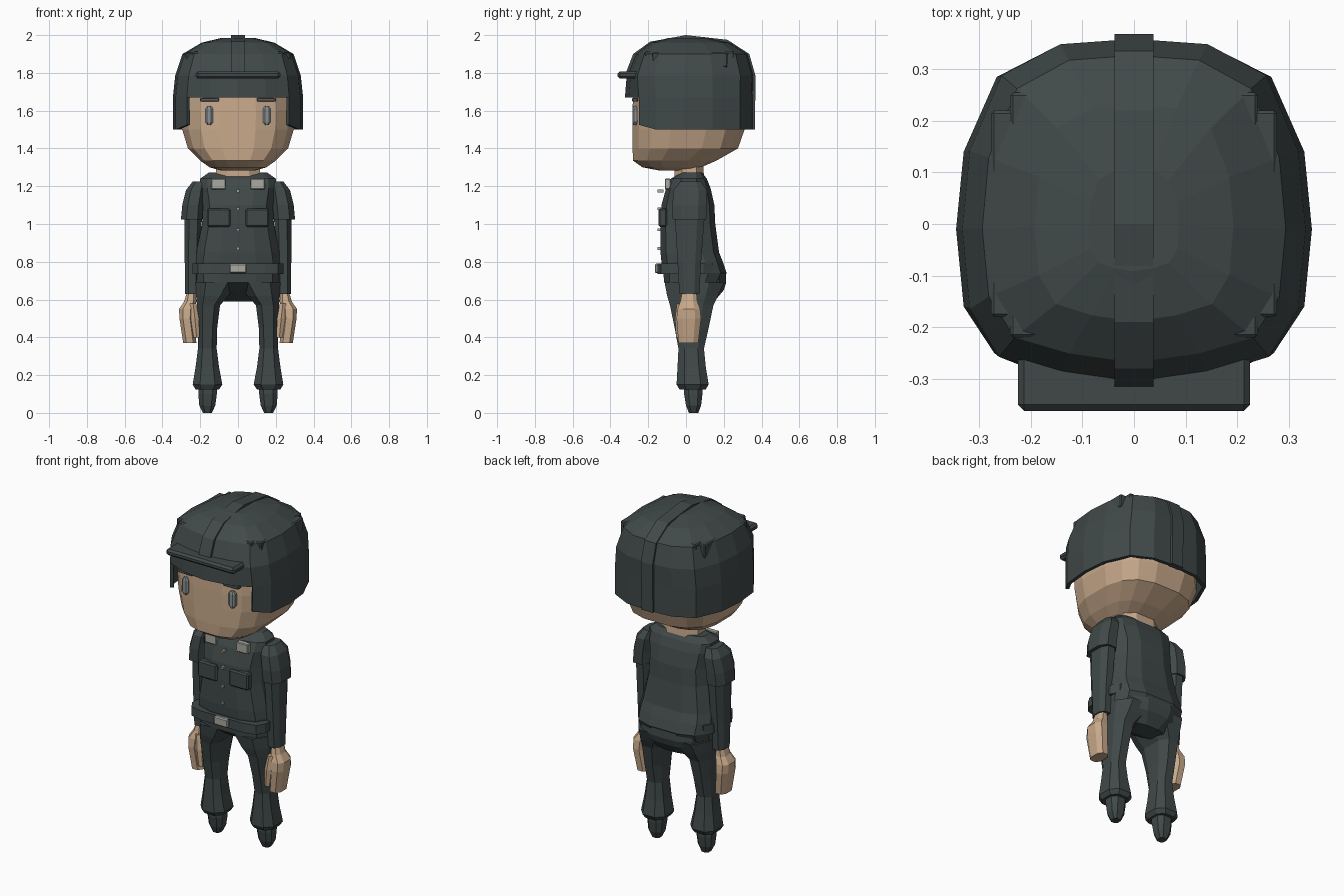
import bpy, bmesh, math

cube = bpy.data.objects.get("Cube")
if cube:
    bpy.data.objects.remove(cube)


def material(name, r, g, b):
    m = bpy.data.materials.new(name)
    m.use_nodes = True
    m.diffuse_color = (r, g, b, 1)
    m.node_tree.nodes["Principled BSDF"].inputs["Base Color"].default_value = (r, g, b, 1)
    return m


CLOTH = material("dark uniform", 0.052, 0.066, 0.066)
SKIN = material("skin", 0.58, 0.40, 0.26)
METAL = material("light grey", 0.40, 0.40, 0.36)
EYE = material("eye grey", 0.25, 0.28, 0.29)
BROW = material("brow grey", 0.09, 0.10, 0.11)


def finish(name, bm, mat, mirror=False):
    bmesh.ops.recalc_face_normals(bm, faces=bm.faces)
    me = bpy.data.meshes.new(name)
    bm.to_mesh(me)
    bm.free()
    me.materials.append(mat)
    ob = bpy.data.objects.new(name, me)
    bpy.context.collection.objects.link(ob)
    if mirror:
        ob.modifiers.new("Mirror", 'MIRROR').use_mirror_merge = False
    return ob


def skin_rings(rings, cap=True):
    """Join closed rings of points into a surface."""
    bm = bmesh.new()
    loops = [[bm.verts.new(p) for p in ring] for ring in rings]
    n = len(loops[0])
    for a, b in zip(loops, loops[1:]):
        for i in range(n):
            j = (i + 1) % n
            bm.faces.new((a[i], a[j], b[j], b[i]))
    if cap:
        bm.faces.new(loops[0])
    bm.faces.new(loops[-1])
    return bm


def loft(name, mat, sections, n=8, p=2.6, mirror=False):
    """Sections are (z, x0, x1, y0, y1), rounded by the exponent p."""
    rings = []
    for z, x0, x1, y0, y1 in sections:
        ring = []
        for i in range(n):
            a = 2 * math.pi * (i + 0.5) / n
            c, s = math.cos(a), math.sin(a)
            x = math.copysign(abs(c) ** (2 / p), c)
            y = math.copysign(abs(s) ** (2 / p), s)
            ring.append(((x0 + x1) / 2 + x * (x1 - x0) / 2 / math.cos(math.pi / n) ** (2 / p),
                         (y0 + y1) / 2 + y * (y1 - y0) / 2 / math.cos(math.pi / n) ** (2 / p), z))
        rings.append(ring)
    return finish(name, skin_rings(rings), mat, mirror)


def sym(z, hw, y0, y1):
    return (z, -hw, hw, y0, y1)


def box(name, mat, x0, x1, y0, y1, z0, z1, mirror=False, bevel=0):
    bm = bmesh.new()
    bmesh.ops.create_cube(bm, size=1)
    for v in bm.verts:
        v.co = ((x0 + x1) / 2 + v.co.x * (x1 - x0), (y0 + y1) / 2 + v.co.y * (y1 - y0),
                (z0 + z1) / 2 + v.co.z * (z1 - z0))
    if bevel:
        bmesh.ops.bevel(bm, geom=bm.edges[:], offset=bevel, segments=1, affect='EDGES')
    return finish(name, bm, mat, mirror)


# Head, neck and face
loft("head", SKIN, [sym(1.283, .09, -.14, .05), sym(1.30, .15, -.23, .08), sym(1.335, .20, -.28, .16),
                    sym(1.40, .265, -.283, .275), sym(1.5, .295, -.283, .31), sym(1.6, .30, -.283, .30),
                    sym(1.7, .29, -.28, .29), sym(1.82, .22, -.22, .23)], n=16, p=2.8)
loft("neck", SKIN, [sym(1.18, .12, -.06, .10), sym(1.33, .115, -.06, .09)])
loft("eye", EYE, [(1.525, .143, .163, -.28, -.26), (1.54, .132, .174, -.284, -.25),
                  (1.61, .132, .174, -.284, -.25), (1.625, .143, .163, -.28, -.26)], mirror=True)
box("eyebrow", BROW, .10, .20, -.285, -.255, 1.648, 1.668, mirror=True, bevel=.004)

# Helmet shell: one plan outline scaled up the height, with the face opening removed
half = [(.15, .345), (.27, .285), (.335, .14), (.35, -.01), (.335, -.16), (.275, -.25), (.15, -.285)]
plan = [(0, .355)] + half + [(0, -.305)] + [(-x, y) for x, y in reversed(half)]
levels = [(1.5, .985, 1, 1), (1.67, .985, 1, 1.06), (1.785, .95, 1.01, 1.03), (1.9, .84, .92, .88),
          (1.96, .55, .65, .62), (1.985, .25, .3, .3)]
bm = skin_rings([[(x * sx, y * (sb if y > 0 else sf if z > 1.7 or abs(x) < .2 else 1), z)
                  for x, y in plan] for z, sx, sb, sf in levels], cap=False)
opening = [f for f in bm.faces if f.calc_center_median().z < 1.67 and f.calc_center_median().y < -.25]
bmesh.ops.delete(bm, geom=opening, context='FACES')
for v in bm.verts:
    if v.co.z < 1.51 and v.co.y < -.2:
        v.co.z += .025
helmet = finish("helmet_shell", bm, CLOTH)
wall = helmet.modifiers.new("Wall", 'SOLIDIFY')
wall.thickness = .02
wall.offset = -1

# Helmet ridge swept over the crown from front to back
path = [(-.322, 1.79), (-.28, 1.9), (-.19, 1.965), (0, 2.0), (.22, 1.975), (.335, 1.9), (.368, 1.785), (.365, 1.5)]
inner = [(y * .9, z - .04) for y, z in path[:-1]] + [(.33, 1.5)]
finish("helmet_ridge", skin_rings([[(x, y, z) for y, z in path + inner[::-1]] for x in (-.038, .038)]), CLOTH)
box("helmet_side_plate", CLOTH, .16, .277, -.18, .22, 1.83, 1.908, mirror=True, bevel=.006)
box("helmet_corner_plate", CLOTH, .16, .24, -.22, .255, 1.84, 1.912, mirror=True, bevel=.006)
box("visor_bar", CLOTH, -.225, .225, -.362, -.24, 1.77, 1.808, bevel=.012)

# Jacket
loft("jacket", CLOTH, [sym(.69, .224, -.115, .19), sym(.74, .226, -.12, .215), sym(.80, .228, -.13, .195),
                       sym(.85, .22, -.135, .175), sym(1.0, .19, -.135, .155), sym(1.1, .185, -.13, .15),
                       sym(1.19, .20, -.105, .13), sym(1.24, .20, -.08, .11),
                       sym(1.272, .155, -.025, .085)], n=12, p=3)
loft("belt", CLOTH, [sym(.735, .24, -.15, .155), sym(.79, .24, -.15, .155)], n=12, p=5)
box("buckle", METAL, -.045, .045, -.165, -.14, .74, .79, bevel=.006)
box("chest_pocket", CLOTH, .04, .165, -.145, -.10, .985, 1.082, mirror=True, bevel=.008)
box("collar_patch", METAL, .065, .142, -.112, -.08, 1.183, 1.24, mirror=True, bevel=.004)
for z in (.87, .97, 1.08, 1.175):
    box("jacket_button", METAL, -.007, .007, -.15, -.12, z - .007, z + .007)

# Arms
loft("sleeve", CLOTH, [(.63, .205, .28, -.035, .07), (.8, .20, .282, -.045, .08),
                       (1.06, .19, .282, -.06, .10)], mirror=True)
loft("shoulder_cap", CLOTH, [(1.025, .185, .302, -.07, .107), (1.1, .18, .295, -.073, .11),
                             (1.18, .17, .275, -.065, .11), (1.225, .17, .24, -.03, .08)], mirror=True)
loft("hand", SKIN, [(.64, .225, .27, -.02, .055), (.59, .22, .285, -.03, .06), (.55, .23, .312, -.045, .075),
                    (.5, .235, .31, -.05, .08), (.37, .22, .29, -.04, .065)], mirror=True)
loft("thumb", SKIN, [(.58, .22, .255, -.045, .01), (.5, .207, .25, -.055, 0),
                     (.4, .203, .235, -.05, -.005)], n=6, mirror=True)

# Trousers and shoes
loft("trouser_seat", CLOTH, [sym(.59, .11, .04, .15), sym(.65, .19, -.06, .20), sym(.69, .215, -.11, .213),
                             sym(.75, .215, -.11, .21)], n=12)
loft("trouser_leg", CLOTH, [(.125, .10, .225, -.035, .105), (.15, .083, .24, -.05, .12), (.24, .10, .225, -.045, .105),
                            (.34, .113, .212, -.04, .095), (.45, .11, .213, -.06, .12),
                            (.57, .095, .217, -.085, .145), (.62, .05, .222, -.10, .17),
                            (.69, 0, .226, -.113, .20)], mirror=True)
loft("shoe", CLOTH, [(0, .138, .185, .015, .065), (.04, .12, .205, 0, .08), (.10, .112, .21, -.01, .087),
                     (.14, .112, .21, -.01, .087)], mirror=True)
